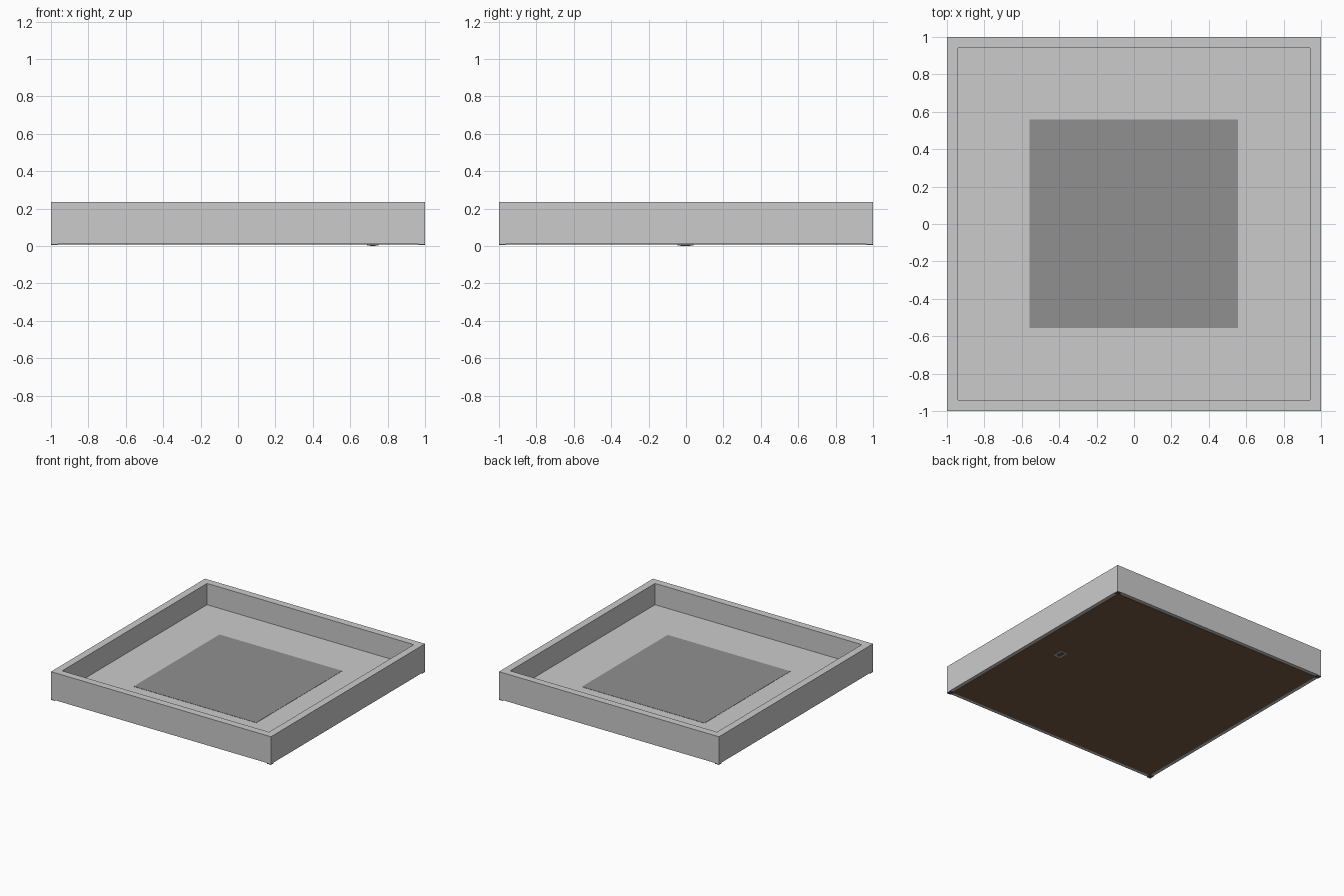
import bpy, bmesh
from mathutils import Matrix, Vector

if "Cube" in bpy.data.objects:
    bpy.data.objects.remove(bpy.data.objects["Cube"])


def mat(name, c):
    m = bpy.data.materials.new(name)
    m.diffuse_color = (*c, 1)
    m.use_nodes = True
    m.node_tree.nodes["Principled BSDF"].inputs["Base Color"].default_value = m.diffuse_color
    return m


frame_grey = mat("frame grey", (0.60, 0.60, 0.60))
art_grey = mat("picture grey", (0.28, 0.28, 0.28))
brown = mat("backing brown", (0.19, 0.105, 0.06))
dark = mat("dark metal", (0.10, 0.10, 0.10))
silver = mat("silver metal", (0.50, 0.50, 0.50))


def box(name, x, y, z, m):
    bm = bmesh.new()
    bmesh.ops.create_cube(bm, size=1)
    for v in bm.verts:
        v.co = Vector([(a + b) / 2 + c * (b - a) for (a, b), c in zip((x, y, z), v.co)])
    me = bpy.data.meshes.new(name)
    bm.to_mesh(me)
    bm.free()
    me.materials.append(m)
    ob = bpy.data.objects.new(name, me)
    bpy.context.collection.objects.link(ob)
    return ob


def ring(name, profile, m):
    """Sweep a closed (half width, z) profile around a square with mitred corners."""
    bm = bmesh.new()
    rows = [[bm.verts.new((r * sx, r * sy, z)) for sx, sy in ((-1, -1), (1, -1), (1, 1), (-1, 1))]
            for r, z in profile]
    for i, a in enumerate(rows):
        b = rows[(i + 1) % len(rows)]
        for k in range(4):
            bm.faces.new((a[k], a[(k + 1) % 4], b[(k + 1) % 4], b[k]))
    bmesh.ops.recalc_face_normals(bm, faces=bm.faces)
    me = bpy.data.meshes.new(name)
    bm.to_mesh(me)
    bm.free()
    me.materials.append(m)
    ob = bpy.data.objects.new(name, me)
    bpy.context.collection.objects.link(ob)


# Deep square frame
ring("frame", [(1, 0.01), (1, 0.235), (0.94, 0.235), (0.94, 0.01)], frame_grey)
# Mat board, picture and backing
box("mat_board", (-0.94, 0.94), (-0.94, 0.94), (0.04, 0.06), frame_grey)
box("picture", (-0.56, 0.555), (-0.555, 0.56), (0.059, 0.062), art_grey)
box("backing", (-0.97, 0.97), (-0.97, 0.97), (0.007, 0.02), brown)
# Corner bumpers
for sx in (-1, 1):
    for sy in (-1, 1):
        box("bumper", sorted((sx, 0.965 * sx)), sorted((sy, 0.965 * sy)), (0.004, 0.011), dark)
# Hanger near the upper edge
box("hanger_plate", (0.69, 0.75), (-0.045, 0.04), (0.003, 0.008), silver)
box("hanger_slot", (0.705, 0.735), (-0.03, 0.025), (0, 0.004), dark)
